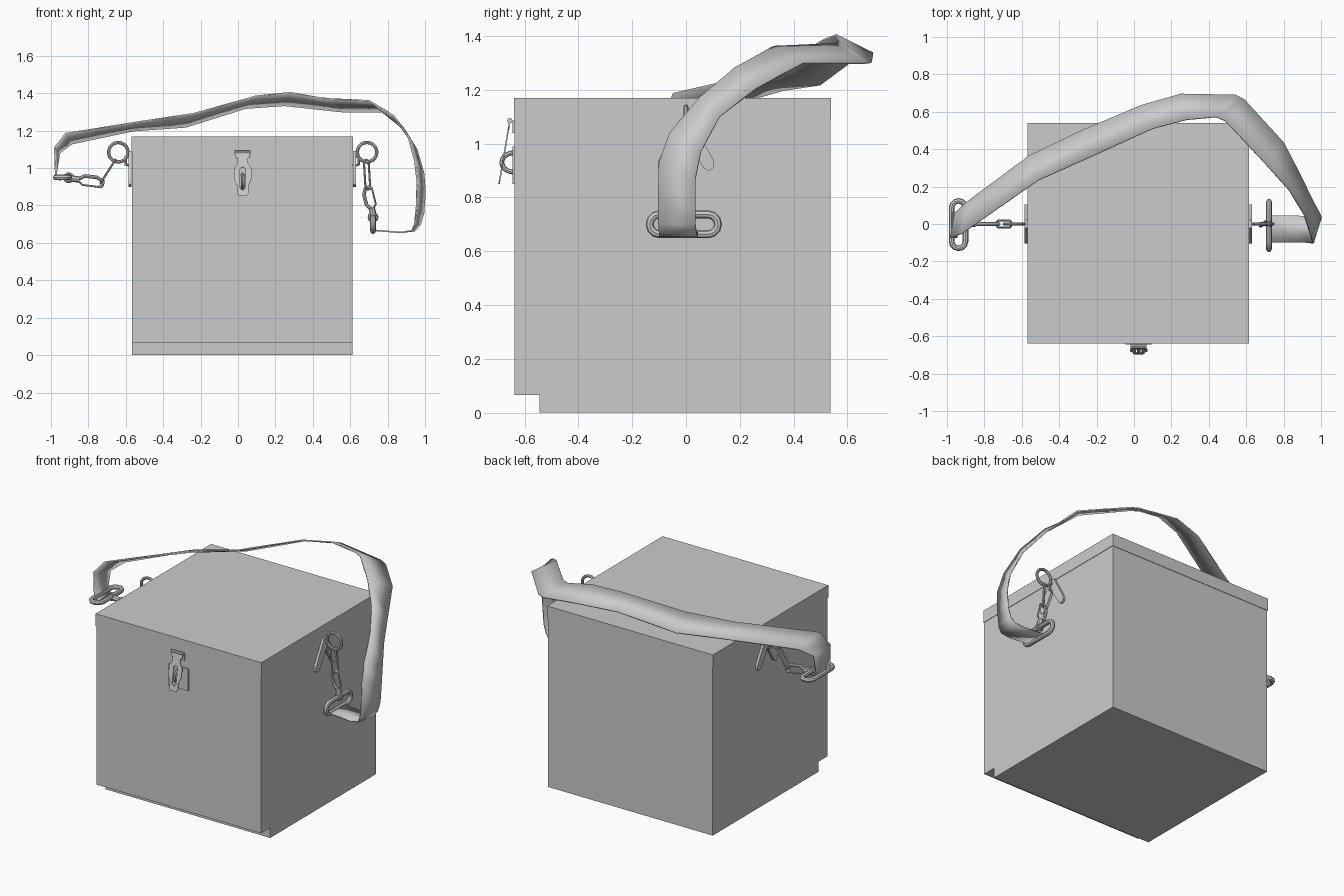
import bpy, math
from mathutils import Vector as V

if "Cube" in bpy.data.objects:
    bpy.data.objects.remove(bpy.data.objects["Cube"])

X, Y, Z = V((1, 0, 0)), V((0, 1, 0)), V((0, 0, 1))


def smooth(ob, angle=40):
    bpy.ops.object.select_all(action='DESELECT')
    ob.select_set(True)
    bpy.context.view_layer.objects.active = ob
    if ob.type == 'CURVE':
        bpy.ops.object.convert(target='MESH')
        ob = bpy.context.object
    bpy.ops.object.shade_smooth_by_angle(angle=math.radians(angle))
    return ob


def mesh(name, verts, faces):
    me = bpy.data.meshes.new(name)
    me.from_pydata(verts, [], faces)
    ob = bpy.data.objects.new(name, me)
    bpy.context.collection.objects.link(ob)
    return ob


def prism(name, profile, x0, x1):
    """Extrude a (y, z) profile along x."""
    n = len(profile)
    verts = [(x, y, z) for x in (x0, x1) for y, z in profile]
    faces = [tuple(reversed(range(n))), tuple(range(n, 2 * n))]
    faces += [(i, (i + 1) % n, n + (i + 1) % n, n + i) for i in range(n)]
    return mesh(name, verts, faces)


def rect(y0, y1, z0, z1):
    return [(y0, z0), (y1, z0), (y1, z1), (y0, z1)]


def add_spline(cu, pts, cyclic):
    sp = cu.splines.new('POLY')
    sp.points.add(len(pts) - 1)
    for p, co in zip(sp.points, pts):
        p.co = (*co, 1)
    sp.use_cyclic_u = cyclic


def tube(name, pts, r, cyclic=True):
    cu = bpy.data.curves.new(name, 'CURVE')
    cu.dimensions = '3D'
    cu.bevel_depth, cu.bevel_resolution, cu.use_fill_caps = r, 2, True
    add_spline(cu, pts, cyclic)
    ob = bpy.data.objects.new(name, cu)
    bpy.context.collection.objects.link(ob)
    return smooth(ob)


def plate(name, outlines, thick, loc, rot):
    """Flat sheet from 2D outlines; later outlines cut holes."""
    cu = bpy.data.curves.new(name, 'CURVE')
    cu.dimensions, cu.fill_mode, cu.extrude = '2D', 'BOTH', thick / 2
    for o in outlines:
        add_spline(cu, [(a, b, 0) for a, b in o], True)
    ob = bpy.data.objects.new(name, cu)
    bpy.context.collection.objects.link(ob)
    ob.location, ob.rotation_euler = loc, rot
    return smooth(ob, 20)


def stadium(c, u, v, half_len, half_wid, n=7):
    """Oblong loop: long axis u, short axis v."""
    pts = []
    for s in (1, -1):
        for i in range(n):
            a = -math.pi / 2 + math.pi * i / (n - 1)
            pts.append(c + u * s * (half_len - half_wid + half_wid * math.cos(a))
                       + v * s * half_wid * math.sin(a))
    return pts


def circle(c, u, v, r, n=20):
    return [c + (u * math.cos(2 * math.pi * i / n) + v * math.sin(2 * math.pi * i / n)) * r for i in range(n)]


# box body with the toe recess along the front, and a lid overhanging by a hair
prism("box_body", [(-.545, 0), (.537, 0), (.537, 1.09), (-.637, 1.09), (-.637, .065), (-.545, .065)], -.567, .612)
prism("box_lid", rect(-.64, .54, 1.09, 1.17), -.57, .615)

# front latch: base plate, hinge leaf, hinge pin, slotted hasp, staple
prism("latch_base_plate", rect(-.645, -.63, .85, .99), -.045, .095)
prism("latch_hinge_leaf", rect(-.645, -.63, 1.04, 1.085), -.02, .068)
tube("latch_hinge_pin", [(-.018, -.655, 1.085), (.068, -.655, 1.085)], .01, False)
half = [(0, .02), (.015, .03), (.055, .03), (.09, .046), (.15, .046), (.18, .028), (.205, .028), (.215, .04), (.238, .04)]
hasp = [(w, h) for h, w in half] + [(-w, h) for h, w in reversed(half)]
slot = [(p.x, p.y) for p in stadium(V((0, .095, 0)), Y, X, .062, .014)]
plate("latch_hasp", [hasp, slot], .005, (.025, -.695, .85), (math.atan2(.235, .04), 0, 0))
arc = [(.025, -.64 - .045 * math.sin(math.pi * i / 10), .93 + .036 * math.cos(math.pi * i / 10)) for i in range(11)]
tube("latch_staple", arc, .009, False)

# side fittings: V-shaped bracket, eye and ring on each side
vee = [(-.022, .19), (.022, .19), (.03, .17), (.102, .04), (.105, .012), (.085, -.002), (.065, .01), (0, .115)]
vee += [(-a, b) for a, b in reversed(vee[2:7])]
for side, wall, ring_x in (("left", -.57, -.64), ("right", .615, .69)):
    s = -1 if wall < 0 else 1
    plate(side + "_bracket", [vee], .015, (wall + s * .0075, 0, .9), (math.pi / 2, 0, math.pi / 2))
    tube(side + "_ring_eye", [(wall, 0, 1.065), (wall + s * .03, 0, 1.06), (wall + s * .03, 0, 1.02), (wall, 0, 1.01)], .008, False)
    tube(side + "_ring", circle(V((ring_x, 0, 1.085)), X, Z, .052), .009)


def snap_hook(side, top, mid, base, eye, link_dir):
    """Link from the ring, then a snap hook with a swivel barrel and eye."""
    top, mid, base, eye = (V((a, 0, b)) for a, b in (top, mid, base, eye))
    u = (mid - top).normalized()
    tube(side + "_link", stadium((top + mid) / 2, u, link_dir, (mid - top).length / 2, .018, 5), .006)
    u = (base - mid).normalized()
    v = Y.cross(u)
    L = (base - mid).length
    # heavy back of the hook, then its thin gate
    tube(side + "_hook_back", [mid - v * .022, mid - u * .012 - v * .008, mid - u * .01 + v * .012,
                               mid + u * L * .2 + v * .027, mid + u * L * .7 + v * .024, base], .01, False)
    tube(side + "_hook_gate", [mid - v * .022, mid + u * L * .75 - v * .025, base], .005, False)
    tube(side + "_swivel", [base - u * .012, base + u * .03], .017, False)
    w = (eye - base).normalized()
    tube(side + "_swivel_eye", circle(eye, w, Y.cross(w), .021, 12), .008)


snap_hook("left", (-.655, 1.045), (-.735, .92), (-.86, .94), (-.905, .948), Y)
snap_hook("right", (.685, 1.045), (.695, .885), (.718, .775), (.722, .737), V((.7, .7, 0)))

# oblong strap loops
tube("left_strap_loop", stadium(V((-.938, -.003, .95)), Y, X, .127, .037), .015)
tube("right_strap_loop", stadium(V((.722, -.008, .7)), Y, Z, .127, .037), .015)

# carrying strap: pairs of edge points (inner edge, outer edge)
strap = [
    ((-.945, -.075, .935), (-.945, .06, .935)), ((-.975, -.075, .95), (-.975, .06, .95)),
    ((-.98, -.075, 1.11), (-.955, .06, 1.08)), ((-.92, -.05, 1.185), (-.89, .12, 1.13)),
    ((-.51, .235, 1.25), (-.56, .365, 1.2)), ((-.24, .355, 1.29), (-.28, .5, 1.22)),
    ((.1, .51, 1.385), (.04, .635, 1.32)), ((.28, .557, 1.403), (.25, .695, 1.335)),
    ((.44, .572, 1.375), (.54, .69, 1.303)), ((.49, .55, 1.37), (.59, .665, 1.3)),
    ((.7, .325, 1.36), (.8, .435, 1.3)), ((.83, .18, 1.28), (.89, .26, 1.205)),
    ((.91, .05, 1.17), (.955, .125, 1.1)), ((.945, -.06, 1.04), (.993, .055, .97)),
    ((.958, -.1, .93), (1.0, .035, .87)), ((.955, -.103, .8), (.992, .035, .76)),
    ((.945, -.103, .7), (.975, .035, .7)), ((.93, -.1, .665), (.945, .04, .665)),
    ((.87, -.1, .656), (.87, .045, .656)), ((.73, -.098, .667), (.73, .045, .667)),
]
verts = [p for pair in strap for p in pair]
faces = [(2 * i, 2 * i + 1, 2 * i + 3, 2 * i + 2) for i in range(len(strap) - 1)]
ob = mesh("carrying_strap", verts, faces)
mod = ob.modifiers.new("thickness", 'SOLIDIFY')
mod.thickness, mod.offset = .008, 0
smooth(ob, 35)
